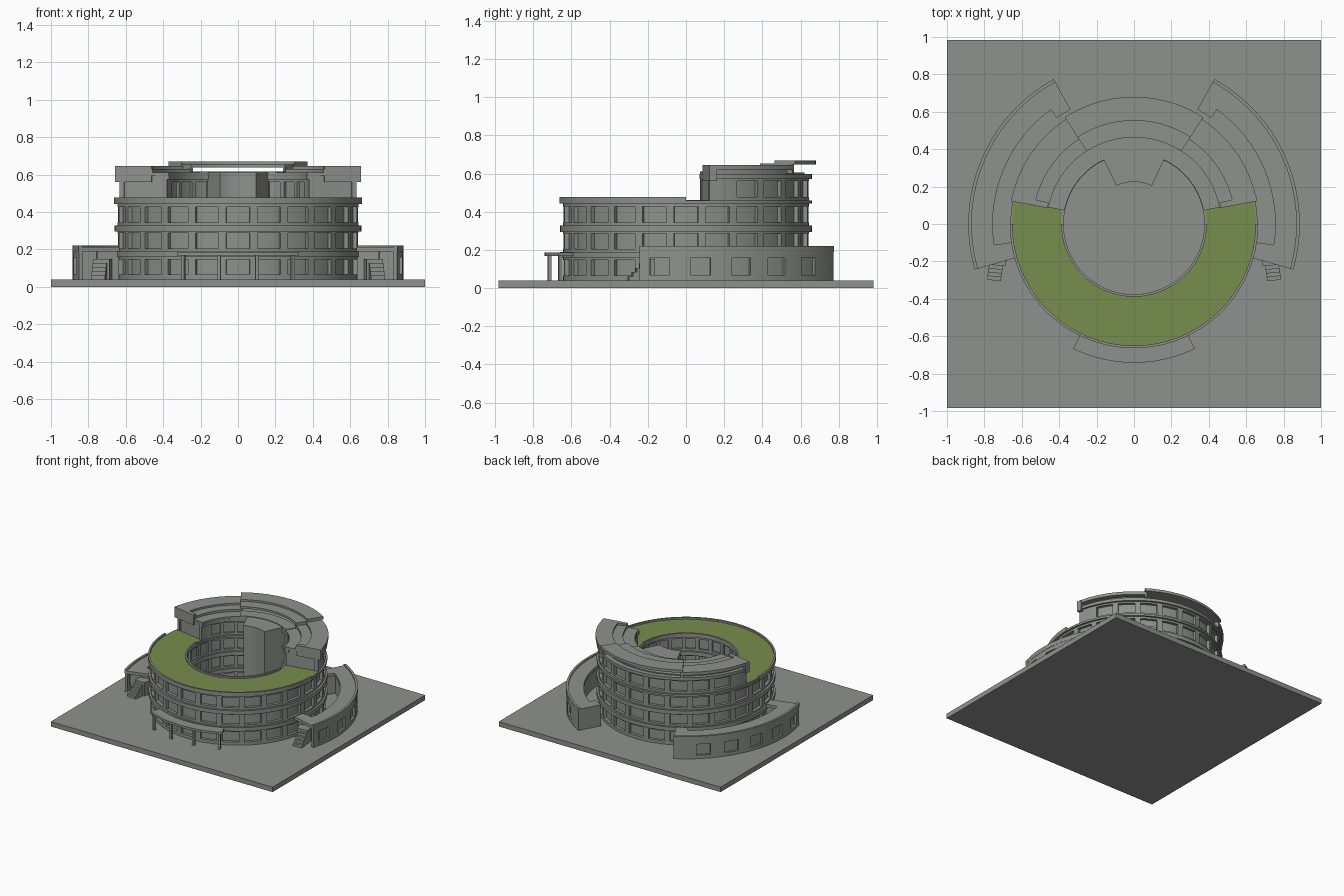
import bpy, bmesh, math
from mathutils import Matrix

if "Cube" in bpy.data.objects:
    bpy.data.objects.remove(bpy.data.objects["Cube"])


def material(name, rgb):
    m = bpy.data.materials.new(name)
    m.diffuse_color = (*rgb, 1)
    m.use_nodes = True
    m.node_tree.nodes["Principled BSDF"].inputs["Base Color"].default_value = m.diffuse_color
    return m


GREY = material("concrete grey", (0.27, 0.285, 0.265))
GREEN = material("roof green", (0.185, 0.27, 0.075))


def finish(name, bm, mat):
    bmesh.ops.recalc_face_normals(bm, faces=bm.faces)
    me = bpy.data.meshes.new(name)
    bm.to_mesh(me)
    bm.free()
    me.materials.append(mat)
    ob = bpy.data.objects.new(name, me)
    bpy.context.collection.objects.link(ob)
    return ob


def add_sector(bm, r0, r1, a0, a1, z0, z1):
    """Curved block between two radii, two angles (degrees) and two heights."""
    closed = abs(a1 - a0) >= 359.9
    n = max(1, math.ceil(abs(a1 - a0) / 3))
    rows = []
    for i in range(n if closed else n + 1):
        a = math.radians(a0 + (a1 - a0) * i / n)
        c, s = math.cos(a), math.sin(a)
        rows.append([bm.verts.new((r * c, r * s, z))
                     for r, z in ((r0, z0), (r1, z0), (r1, z1), (r0, z1))])
    for i in range(n):
        p, q = rows[i], rows[(i + 1) % len(rows)]
        for k in range(4):
            bm.faces.new((p[k], p[(k + 1) % 4], q[(k + 1) % 4], q[k]))
    if not closed:
        bm.faces.new(rows[0])
        bm.faces.new(rows[-1])


def sectors(name, blocks, mat=GREY):
    bm = bmesh.new()
    for b in blocks:
        add_sector(bm, *b)
    return finish(name, bm, mat)


def facade(name, r0, r1, a0, a1, z0, z1, w0, w1, centres, half):
    """Wall skin with window openings: sill, lintel and piers."""
    blocks = [(r0, r1, a0, a1, z0, w0), (r0, r1, a0, a1, w1, z1)]
    if a1 - a0 >= 359.9:
        step = 360 / len(centres)
        blocks += [(r0, r1, c + half, c + step - half, w0, w1) for c in centres]
    else:
        edges = [a0] + [e for c in centres for e in (c - half, c + half)] + [a1]
        blocks += [(r0, r1, edges[i], edges[i + 1], w0, w1)
                   for i in range(0, len(edges), 2)]
    sectors(name, blocks)


def boxes(name, items, mat=GREY):
    """Boxes given as (centre, size, turn about z in degrees)."""
    bm = bmesh.new()
    for c, s, turn in items:
        m = (Matrix.Translation(c) @ Matrix.Rotation(math.radians(turn), 4, 'Z')
             @ Matrix.Diagonal((*s, 1)))
        bmesh.ops.create_cube(bm, size=1, matrix=m)
    return finish(name, bm, mat)


def both(blocks):
    """The same curved blocks on the right and the left side."""
    return blocks + [(r0, r1, 180 - a1, 180 - a0, z0, z1)
                     for r0, r1, a0, a1, z0, z1 in blocks]


# Ground slab
boxes("ground_slab", [((0, 0, 0.02), (2, 1.965, 0.04), 0)])

# Three full storeys of the ring
sectors("ring_core", [(0.405, 0.622, 0, 360, 0.04, 0.455)])
ring_windows = [15 * k for k in range(24)]
for i, z in enumerate((0.04, 0.18, 0.32)):
    for side, r0, r1 in (("outer", 0.62, 0.645), ("inner", 0.388, 0.407)):
        facade(f"{side}_wall_{i + 1}", r0, r1, 0, 360, z, z + 0.135,
               z + 0.025, z + 0.107, ring_windows, 5.6)
for i, (z0, z1) in enumerate(((0.16, 0.19), (0.295, 0.327), (0.443, 0.459))):
    sectors(f"floor_band_{i + 1}", [(0.62, 0.66, 0, 360, z0, z1),
                                    (0.376, 0.41, 0, 360, z0, z1)])

# Planted roof and its parapet
sectors("green_roof", [(0.388, 0.652, -191.5, 11.5, 0.452, 0.463)], GREEN)
sectors("roof_parapet", [(0.65, 0.664, -180, 0, 0.443, 0.477),
                         (0.376, 0.389, -180, 0, 0.443, 0.477)])

# Partial fourth storey at the back
sectors("top_storey_core", [(0.405, 0.622, 12, 168, 0.455, 0.605)])
for side, r0, r1 in (("outer", 0.62, 0.645), ("inner", 0.388, 0.407)):
    facade(f"{side}_wall_4", r0, r1, 11, 169, 0.455, 0.59, 0.477, 0.56,
           [15 * k for k in range(2, 11)], 5.6)
sectors("top_band", [(0.62, 0.66, 11, 169, 0.573, 0.597),
                     (0.376, 0.41, 11, 169, 0.573, 0.597)])

# Stepped roofs: two lower wings and a raised middle
sectors("side_roof", both([(0.378, 0.472, 11, 57, 0.595, 0.612),
                           (0.465, 0.545, 11, 57, 0.603, 0.63),
                           (0.54, 0.668, 11, 57, 0.62, 0.645),
                           (0.54, 0.63, 12, 57, 0.595, 0.625)]))
sectors("side_roof_end_beam", both([(0.47, 0.67, 10.5, 14, 0.56, 0.645)]))
sectors("middle_roof", [(0.378, 0.472, 57, 123, 0.597, 0.617),
                        (0.463, 0.56, 57, 123, 0.637, 0.654),
                        (0.553, 0.68, 57, 123, 0.647, 0.669)])
sectors("middle_roof_fin", both([(0.463, 0.665, 57, 58.5, 0.6, 0.65)]))

# Stair tower in the courtyard
sectors("stair_tower", [(0.225, 0.39, 65, 115, 0.04, 0.612)])

# Curved low wings on both sides
sectors("wing_core", both([(0.765, 0.867, -11, 58, 0.04, 0.2)]))
sectors("wing_roof", both([(0.755, 0.872, -16, 61, 0.188, 0.212),
                           (0.66, 0.756, -16, -8.5, 0.188, 0.212),
                           (0.70, 0.756, 54, 61, 0.188, 0.212)]))
sectors("wing_rim", both([(0.868, 0.886, -16, 61, 0.188, 0.222)]))
sectors("wing_end_block", both([(0.70, 0.872, 55, 61, 0.04, 0.19)]))
sectors("wing_entry_wall", both([(0.65, 0.77, -12, -10, 0.04, 0.19)]))
wing_windows = [-9, 5, 19, 32.5, 46.5]
facade("right_wing_wall", 0.865, 0.884, -16, 61, 0.04, 0.19, 0.068, 0.157,
       wing_windows, 3.4)
facade("left_wing_wall", 0.865, 0.884, 119, 196, 0.04, 0.19, 0.068, 0.157,
       [180 - c for c in reversed(wing_windows)], 3.4)

# Entry steps and landing in front of each wing
steps = []
for s in (1, -1):
    for i in range(5):
        h = 0.022 * (i + 1)
        steps.append(((s * (0.748 - 0.003 * i), -0.291 + 0.02 * i, 0.04 + h / 2),
                      (0.075, 0.021, h), s * 6))
    steps.append(((s * 0.725, -0.18, 0.095), (0.09, 0.07, 0.11), s * 12))
boxes("entry_steps", steps)

# Front canopy on posts
sectors("front_canopy", [(0.64, 0.742, -116, -64, 0.168, 0.186)])
posts = []
for a in (-114, -98, -82, -66):
    c, s = math.cos(math.radians(a)), math.sin(math.radians(a))
    posts.append(((0.722 * c, 0.722 * s, 0.105), (0.018, 0.018, 0.13), a))
boxes("canopy_post", posts)

# Smooth the curved walls, keep the edges sharp
bpy.ops.object.select_all(action='SELECT')
bpy.context.view_layer.objects.active = bpy.data.objects["ring_core"]
bpy.ops.object.shade_smooth_by_angle(angle=math.radians(30))
